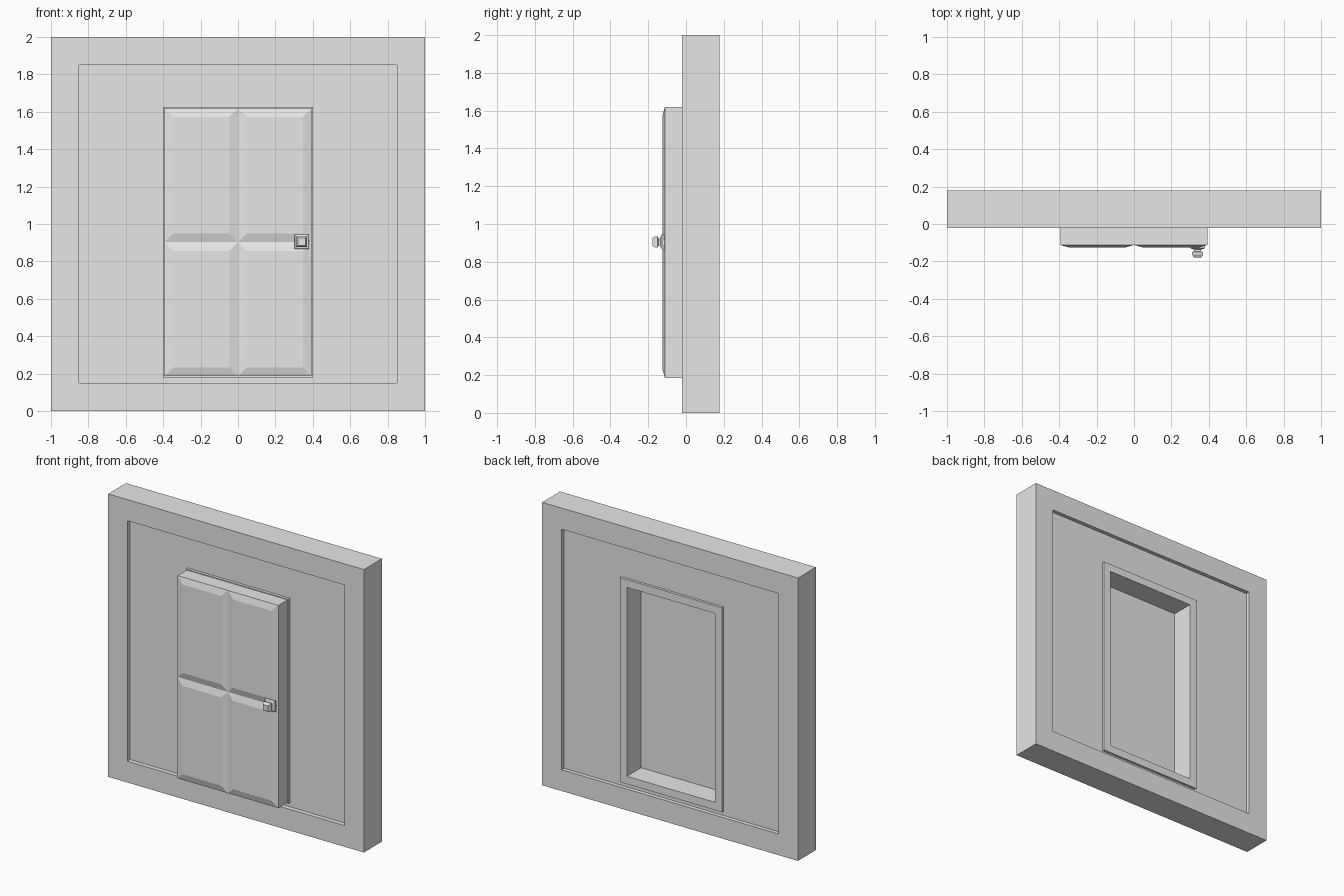
import bpy
import bmesh

cube = bpy.data.objects.get("Cube")
if cube:
    bpy.data.objects.remove(cube, do_unlink=True)

grey = bpy.data.materials.new("plain_grey")
grey.use_nodes = True
grey.diffuse_color = (0.8, 0.8, 0.8, 1)
grey.node_tree.nodes["Principled BSDF"].inputs["Base Color"].default_value = (0.8, 0.8, 0.8, 1)


def finish(name, bm):
    bmesh.ops.recalc_face_normals(bm, faces=bm.faces)
    mesh = bpy.data.meshes.new(name)
    bm.to_mesh(mesh)
    bm.free()
    mesh.materials.append(grey)
    obj = bpy.data.objects.new(name, mesh)
    bpy.context.collection.objects.link(obj)
    return obj


def loop(bm, rect, y):
    """Rectangular loop of vertices facing the front; rect = x0, x1, z0, z1."""
    x0, x1, z0, z1 = rect
    return [bm.verts.new((x, y, z)) for x, z in ((x0, z0), (x1, z0), (x1, z1), (x0, z1))]


def bridge(bm, a, b):
    for i in range(4):
        j = (i + 1) % 4
        bm.faces.new((a[i], a[j], b[j], b[i]))


def grow(rect, d):
    return (rect[0] - d, rect[1] + d, rect[2] - d, rect[3] + d)


def stack(name, sections):
    """Solid through (rect, y) sections, capped at both ends."""
    bm = bmesh.new()
    loops = [loop(bm, r, y) for r, y in sections]
    for a, b in zip(loops, loops[1:]):
        bridge(bm, a, b)
    bm.faces.new(loops[0])
    bm.faces.new(loops[-1])
    return finish(name, bm)


def ring(name, outer, inner, y0, y1):
    """Rectangular slab with a rectangular hole through it."""
    bm = bmesh.new()
    loops = [loop(bm, r, y) for r, y in ((outer, y0), (outer, y1), (inner, y1), (inner, y0))]
    for i in range(4):
        bridge(bm, loops[i], loops[(i + 1) % 4])
    return finish(name, bm)


FRONT, BACK = -0.022, 0.178
case_rect = (-0.4, 0.4, 0.18, 1.625)

# Outer frame: four beams laid around the wall in a pinwheel
beams = {
    "frame_right_post": (-1, -0.85, 0.15, 2),
    "frame_top_beam": (-0.85, 1, 1.85, 2),
    "frame_left_post": (0.85, 1, 0, 1.85),
    "frame_bottom_beam": (-1, 0.85, 0, 0.15),
}
for name, rect in beams.items():
    stack(name, [(rect, FRONT), (rect, BACK)])

# Recessed wall and the door case set into it
ring("wall", (-0.85, 0.85, 0.15, 1.85), case_rect, 0.01, 0.15)
ring("door_case", case_rect, grow(case_rect, -0.055), -0.01, 0.168)

# Door slab
door_rect = grow(case_rect, -0.006)
DOOR_FACE, PAD_FACE = -0.112, -0.125
stack("door", [(door_rect, DOOR_FACE), (door_rect, 0.01)])

# Four bevelled pads meeting in grooves
x0, x1, z0, z1 = door_rect
middle = (z0 + z1) / 2
for side, xs in (("right", (x0, 0)), ("left", (0, x1))):
    for level, zs in (("lower", (z0, middle)), ("upper", (middle, z1))):
        pad = xs + zs
        stack(f"door_pad_{level}_{side}",
              [(pad, DOOR_FACE), (grow(pad, -0.046), PAD_FACE)])

# Square turned knob: half width and depth of each section
knob = [(0.039, -0.11), (0.039, -0.128), (0.033, -0.133), (0.018, -0.136),
        (0.018, -0.146), (0.029, -0.15), (0.029, -0.164), (0.02, -0.178)]
kx, kz = 0.34, 0.905
stack("door_knob", [(grow((kx, kx, kz, kz), r), y) for r, y in knob])
